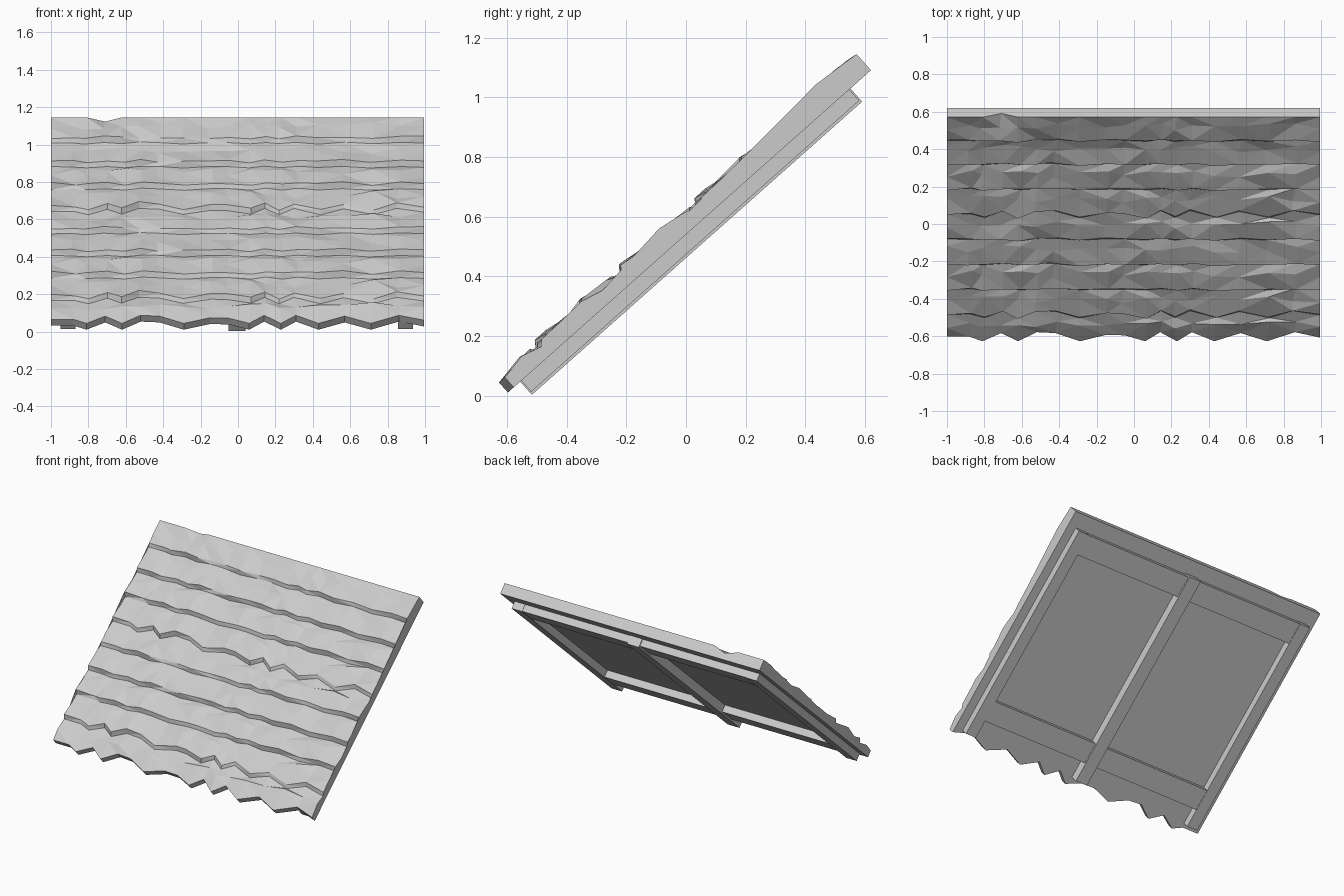
import bpy, bmesh, random
from mathutils import Vector

cube = bpy.data.objects.get("Cube")
if cube:
    bpy.data.objects.remove(cube)

random.seed(7)

# Slope frame: u runs up the slope, n points out of the roof
ORIGIN = Vector((0, -0.597, 0.01))
UP = Vector((0, 0.748, 0.664))
OUT = Vector((0, -0.664, 0.748))


def place(x, u, n):
    return ORIGIN + Vector((x, 0, 0)) + UP * u + OUT * n


grey = bpy.data.materials.new("pale grey")
grey.use_nodes = True
GREY = (0.6, 0.6, 0.6, 1)
grey.diffuse_color = GREY
grey.node_tree.nodes["Principled BSDF"].inputs["Base Color"].default_value = GREY


def add_object(name, bm):
    bmesh.ops.recalc_face_normals(bm, faces=bm.faces)
    mesh = bpy.data.meshes.new(name)
    bm.to_mesh(mesh)
    bm.free()
    mesh.materials.append(grey)
    obj = bpy.data.objects.new(name, mesh)
    bpy.context.collection.objects.link(obj)


# Column positions and the ragged lower edge (0 = tip, 1 = notch)
COLUMNS = [-1, -0.88, -0.81, -0.71, -0.62, -0.52, -0.42, -0.29, -0.15, -0.05,
           0.06, 0.14, 0.23, 0.31, 0.43, 0.57, 0.71, 0.86, 0.995]
RAGGED = [0.5, 0.5, 0, 0.9, 0, 1, 0.9, 0, 0.7, 0.65, 0, 1, 0, 1, 0, 0.9, 0, 1, 0.4]
ROWS, PITCH, TOP = 9, 0.179, 1.627

# Roughness of the straw, repeating every four courses
REPEAT = 4
ROUGH = [[[random.uniform(-1, 1) for part in range(4)] for x in COLUMNS]
         for row in range(REPEAT)]


def course_points(row, col):
    """Base, lip and middle points of one course in one column."""
    base, lip, middle, shift = ROUGH[row % REPEAT][col]
    x = COLUMNS[col]
    if row == 0:
        u = 0.065 * RAGGED[col]
        edge = [place(x, u, 0), place(x, u, 0.045)]
    else:
        wave = 0.05 if row % REPEAT == 1 else 0.012
        u = 0.03 + PITCH * row + (RAGGED[col] - 0.5) * wave
        edge = None
    lift = 0.012 if row == ROWS - 1 else 0
    if 0 < col < len(COLUMNS) - 1:
        x += 0.015 * shift
    if edge is None:
        edge = [place(x, u - 0.02, 0.042 + lift + 0.003 * base),
                place(x, u, 0.064 + lift + 0.011 * lip)]
    mid_u = 0.03 + PITCH * (row + 0.55 + 0.15 * shift)
    return edge + [place(x, mid_u, 0.054 + lift * 1.5 + 0.01 * middle)]


# Thatch: overlapping courses, closed by a flat underside
bm = bmesh.new()
rings = []
for col, x in enumerate(COLUMNS):
    ring = [p for row in range(ROWS) for p in course_points(row, col)]
    dip = 0.03 if x == -0.71 else 0
    ring += [place(x, TOP, 0.073 - dip), place(x, TOP, 0)]
    rings.append([bm.verts.new(p) for p in ring])
size = len(rings[0])
for a, b in zip(rings, rings[1:]):
    for i in range(size):
        j = (i + 1) % size
        bm.faces.new((a[i], a[j], b[j], b[i]))
bm.faces.new(rings[0])
bm.faces.new(rings[-1])
bmesh.ops.triangulate(bm, faces=bm.faces)
add_object("thatch", bm)


# Timber frame under the thatch
def beam(name, x0, x1, u0, u1, depth):
    bm = bmesh.new()
    bmesh.ops.create_cube(bm, size=1)
    for v in bm.verts:
        v.co = place(x0 if v.co.x < 0 else x1,
                     u0 if v.co.y < 0 else u1,
                     -depth if v.co.z < 0 else 0.004)
    add_object(name, bm)


beam("right_rafter", -0.95, -0.87, 0.06, 1.53, 0.05)
beam("middle_rafter", -0.05, 0.04, 0.055, 1.535, 0.059)
beam("left_rafter", 0.855, 0.935, 0.06, 1.53, 0.05)
beam("upper_crossbeam", -0.87, 0.855, 1.385, 1.528, 0.048)
beam("lower_crossbeam", -0.87, 0.855, 0.18, 0.32, 0.048)
